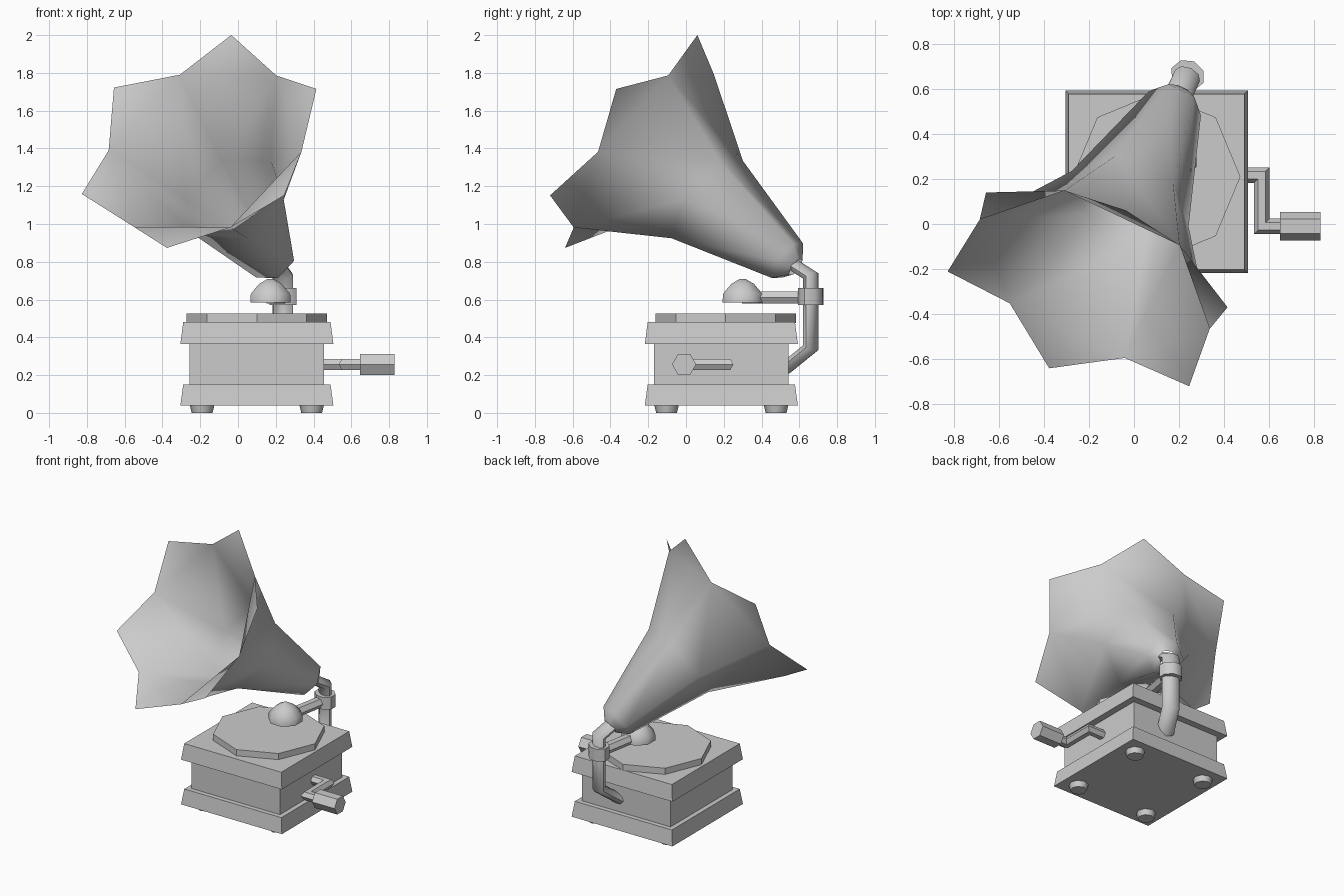
import bpy, bmesh
from math import sin, cos, pi, radians
from mathutils import Vector, Matrix

old = bpy.data.objects.get("Cube")
if old:
    bpy.data.objects.remove(old)

# One plain grey for everything
grey = bpy.data.materials.new("plain_grey")
grey.use_nodes = True
grey.diffuse_color = (0.6, 0.6, 0.6, 1)
grey.node_tree.nodes["Principled BSDF"].inputs["Base Color"].default_value = (0.6, 0.6, 0.6, 1)


def finish(name, bm, smooth=None, orient=True):
    if orient:
        bmesh.ops.recalc_face_normals(bm, faces=bm.faces)
    mesh = bpy.data.meshes.new(name)
    bm.to_mesh(mesh)
    bm.free()
    mesh.materials.append(grey)
    ob = bpy.data.objects.new(name, mesh)
    bpy.context.collection.objects.link(ob)
    if smooth:
        bpy.ops.object.select_all(action="DESELECT")
        ob.select_set(True)
        bpy.context.view_layer.objects.active = ob
        bpy.ops.object.shade_smooth_by_angle(angle=radians(smooth))
    return ob


def ring(bm, centre, u, v, sides, phase=0):
    """Loop of points around centre; u and v are the two half-width vectors."""
    angles = [2 * pi * (i + phase) / sides for i in range(sides)]
    return [bm.verts.new(Vector(centre) + u * cos(a) + v * sin(a)) for a in angles]


def bridge(bm, loops, caps=True):
    n = len(loops[0])
    for a, b in zip(loops, loops[1:]):
        for i in range(n):
            j = (i + 1) % n
            bm.faces.new((a[i], a[j], b[j], b[i]))
    if caps:
        bm.faces.new(loops[0][::-1])
        bm.faces.new(loops[-1])


def stack(name, centre, profile, sides, phase=0, smooth=None):
    """Upright solid through (radius, z) pairs."""
    bm = bmesh.new()
    x, y = centre
    bridge(bm, [ring(bm, (x, y, z), X * r, Y * r, sides, phase) for r, z in profile])
    return finish(name, bm, smooth)


def sweep(name, path, side, wide, thin, sides, phase=0, smooth=50):
    """Mitred tube along a planar path; side is the normal of that plane."""
    bm = bmesh.new()
    pts = [Vector(p) for p in path]
    loops = []
    for i, p in enumerate(pts):
        t_in = (p - pts[max(i - 1, 0)]).normalized()
        t_out = (pts[min(i + 1, len(pts) - 1)] - p).normalized()
        t = (t_in + t_out).normalized()
        miter = max(t.dot(t_out), t.dot(t_in))
        loops.append(ring(bm, p, side * wide, t.cross(side).normalized() * thin / miter, sides, phase))
    bridge(bm, loops)
    return finish(name, bm, smooth)


X, Y, Z = Vector((1, 0, 0)), Vector((0, 1, 0)), Vector((0, 0, 1))
MID = Vector((0.1, 0.187))
R2 = 2 ** 0.5

# Cabinet: plinth, body and lid are four-sided stacks
stack("plinth", MID, [(0.405 * R2, 0.04), (0.39 * R2, 0.15)], 4, 0.5)
stack("cabinet_body", MID, [(0.356 * R2, 0.14), (0.356 * R2, 0.37)], 4, 0.5)
stack("cabinet_lid", MID, [(0.405 * R2, 0.365), (0.39 * R2, 0.48)], 4, 0.5)

# Feet
for sx, x_name in ((-1, "right"), (1, "left")):
    for sy, y_name in ((-1, "front"), (1, "back")):
        stack(f"foot_{y_name}_{x_name}", MID + Vector((sx, sy)) * 0.29,
              [(0.055, 0), (0.066, 0.045)], 8, 0, 50)

# Turntable
stack("turntable", (0.1, 0.21), [(0.372, 0.475), (0.372, 0.525)], 8)

# Crank with its grip
sweep("crank", [(0.44, 0.217, 0.257), (0.567, 0.217, 0.257),
                (0.567, -0.01, 0.257), (0.66, -0.01, 0.257)], Z, 0.034, 0.034, 6, 0.5)
sweep("crank_grip", [(0.647, -0.01, 0.257), (0.828, -0.01, 0.257)], Z, 0.064, 0.064, 6, 0.5)

# Horn frame: axis runs from the mouth back to the neck
mouth = Vector((-0.206, -0.29, 1.437))
axis = Vector((0.35, 0.745, -0.569)).normalized()
up = Vector((0.249, 0.512, 0.823))
up = (up - axis * up.dot(axis)).normalized()
across = up.cross(axis)

# Horn: six-sided flare, open at both ends, with a petal on each mouth edge
bm = bmesh.new()
loops = [ring(bm, mouth + axis * t, up * r, across * r, 6, 0.5)
         for t, r in ((0.09, 0.565), (0.54, 0.287), (1.11, 0.127), (1.17, 0.055))]
bridge(bm, loops, caps=False)
tips = ring(bm, mouth, up * 0.685, across * 0.685, 6)
for i in range(6):
    bm.faces.new((loops[0][i], loops[0][i - 1], tips[i]))
finish("horn", bm, 80)

# Neck pipe lies in the vertical plane of the horn axis
flat = Vector((axis.x, axis.y, 0)).normalized()
side = flat.cross(Z)
post = Vector((0.238, 0.66, 0))
sweep("neck_pipe", [post - flat * 0.15 + Z * 0.235, post + Z * 0.345, post + Z * 0.725,
                    mouth + axis * 1.12], side, 0.06, 0.035, 8, 0, 60)

# Collar around the pipe
sweep("collar", [post + Z * 0.57, post + Z * 0.66], side, 0.078, 0.068, 8)

# Tone arm and sound box
box = Vector((0.172, 0.3, 0))
sweep("tone_arm", [post + Z * 0.61, box + Z * 0.61], Z, 0.037, 0.04, 6, 0.5)
stack("sound_box", box[:2], [(0.115, 0.585), (0.113, 0.63), (0.065, 0.683), (0.015, 0.71)], 8, 0.5, 60)
